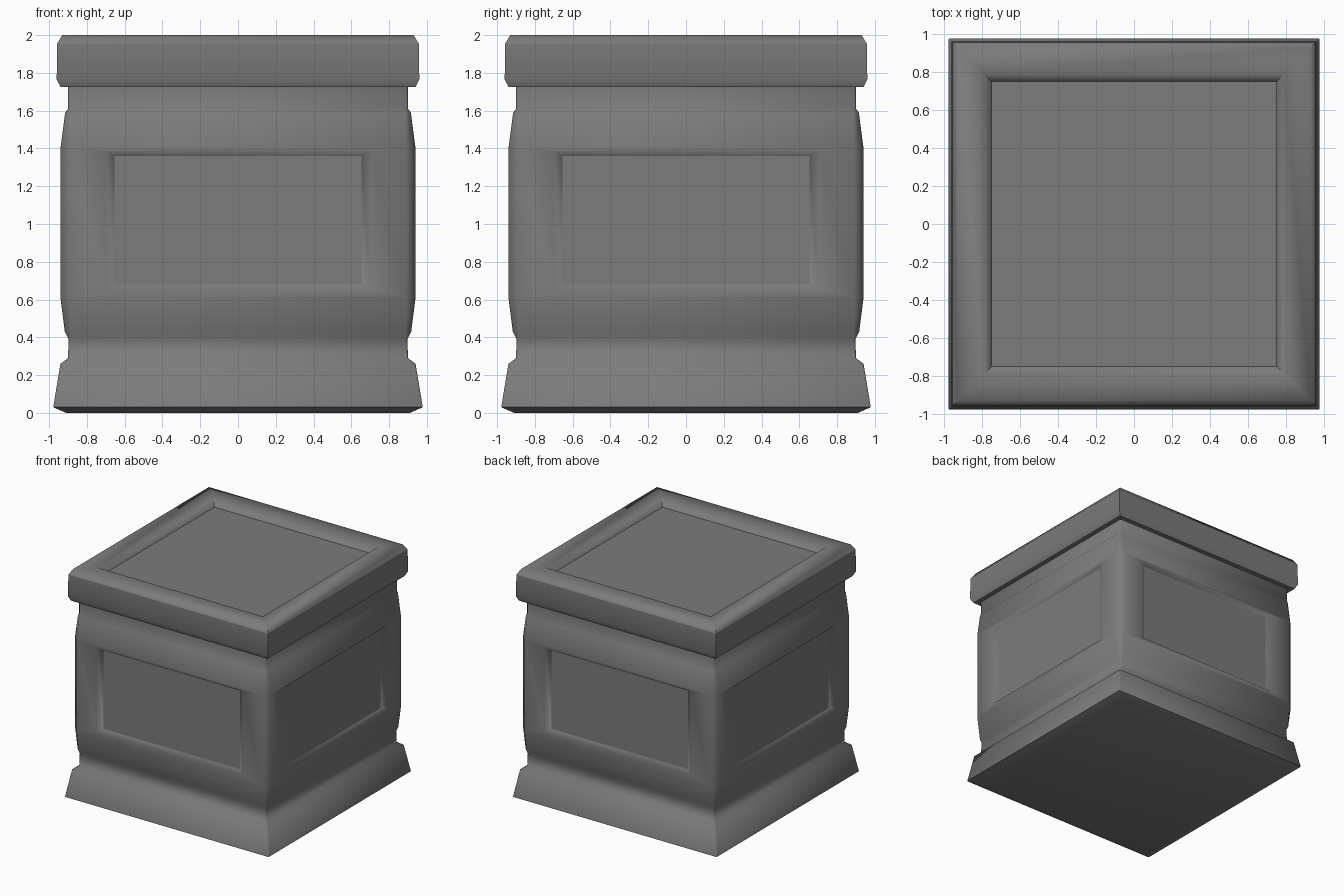
import bpy, bmesh
from math import radians
from mathutils import Vector

if "Cube" in bpy.data.objects:
    bpy.data.objects.remove(bpy.data.objects["Cube"])

stone = bpy.data.materials.new("dark_stone")
stone.diffuse_color = (0.2, 0.2, 0.2, 1)
stone.use_nodes = True
stone.node_tree.nodes["Principled BSDF"].inputs["Base Color"].default_value = stone.diffuse_color
UP = Vector((0, 0, 1))
CORNERS = ((-1, -1), (1, -1), (1, 1), (-1, 1))


def ring(bm, half, z, c=0):
    """Square ring: four vertices, or eight when the corners are chamfered."""
    if not c:
        return [bm.verts.new((x * half, y * half, z)) for x, y in CORNERS]
    k = half - c
    pts = [(-k, -half), (k, -half), (half, -k), (half, k),
           (k, half), (-k, half), (-half, k), (-half, -k)]
    return [bm.verts.new((x, y, z)) for x, y in pts]


def loft(bm, profile):
    """Skin a stack of (half width, z, chamfer) rings."""
    rings = [ring(bm, *p) for p in profile]
    bands = []
    for a, b in zip(rings, rings[1:]):
        n = len(a)
        bands.append([bm.faces.new((a[i], a[(i + 1) % n], b[(i + 1) % n], b[i]))
                      for i in range(n)])
    return rings, bands


def inset_to(bm, face, centre, u, v, hu, hv):
    """Inset a four-sided face and fit the inner face to an exact rectangle."""
    mid = face.calc_center_median()
    bmesh.ops.inset_individual(bm, faces=[face], thickness=0.01)
    for vert in face.verts:
        d = vert.co - mid
        su = 1 if d.dot(u) > 0 else -1
        sv = 1 if d.dot(v) > 0 else -1
        vert.co = centre + u * hu * su + v * hv * sv


def finish(bm, name, angle):
    mesh = bpy.data.meshes.new(name)
    bm.to_mesh(mesh)
    bm.free()
    mesh.materials.append(stone)
    obj = bpy.data.objects.new(name, mesh)
    bpy.context.collection.objects.link(obj)
    bpy.ops.object.select_all(action='DESELECT')
    obj.select_set(True)
    bpy.context.view_layer.objects.active = obj
    bpy.ops.object.shade_smooth_by_angle(angle=radians(angle))


# Flared plinth flowing into a bulging body, with a sunken panel on each side
bm = bmesh.new()
rings, bands = loft(bm, [
    (0.91, 0, 0.005), (0.978, 0.03, 0.005), (0.94, 0.26, 0.01), (0.90, 0.29, 0.01),
    (0.897, 0.39, 0.01), (0.917, 0.43, 0.03), (0.94, 0.61, 0.05), (0.94, 1.40, 0.05),
    (0.915, 1.59, 0.03), (0.90, 1.61, 0.01), (0.90, 1.725, 0.01)])
bm.faces.new(rings[0][::-1])
bm.normal_update()
floors = bands[6][::2]
for face in floors:
    n = face.normal.copy()
    u = UP.cross(n)
    inset_to(bm, face, n * 0.938 + UP * 1.02, u, UP, 0.70, 0.365)
    inset_to(bm, face, n * 0.91 + UP * 1.02, u, UP, 0.655, 0.34)
# Panel floors are split off so they shade flat
bmesh.ops.split_edges(bm, edges=[e for f in floors for e in f.edges])
finish(bm, "panelled_body", 62)

# Overhanging square lid with a shallow, flat-floored recess on top
bm = bmesh.new()
rings, bands = loft(bm, [(0.90, 1.725), (0.94, 1.725), (0.96, 1.765), (0.957, 1.955),
                         (0.93, 2.0), (0.79, 1.995), (0.75, 1.942)])
floor = bm.faces.new(rings[-1])
sharp = [e for v in rings[3] for e in v.link_edges if all(w in rings[3] for w in e.verts)]
bmesh.ops.split_edges(bm, edges=list(floor.edges) + list(set(sharp)))
finish(bm, "lid", 62)
